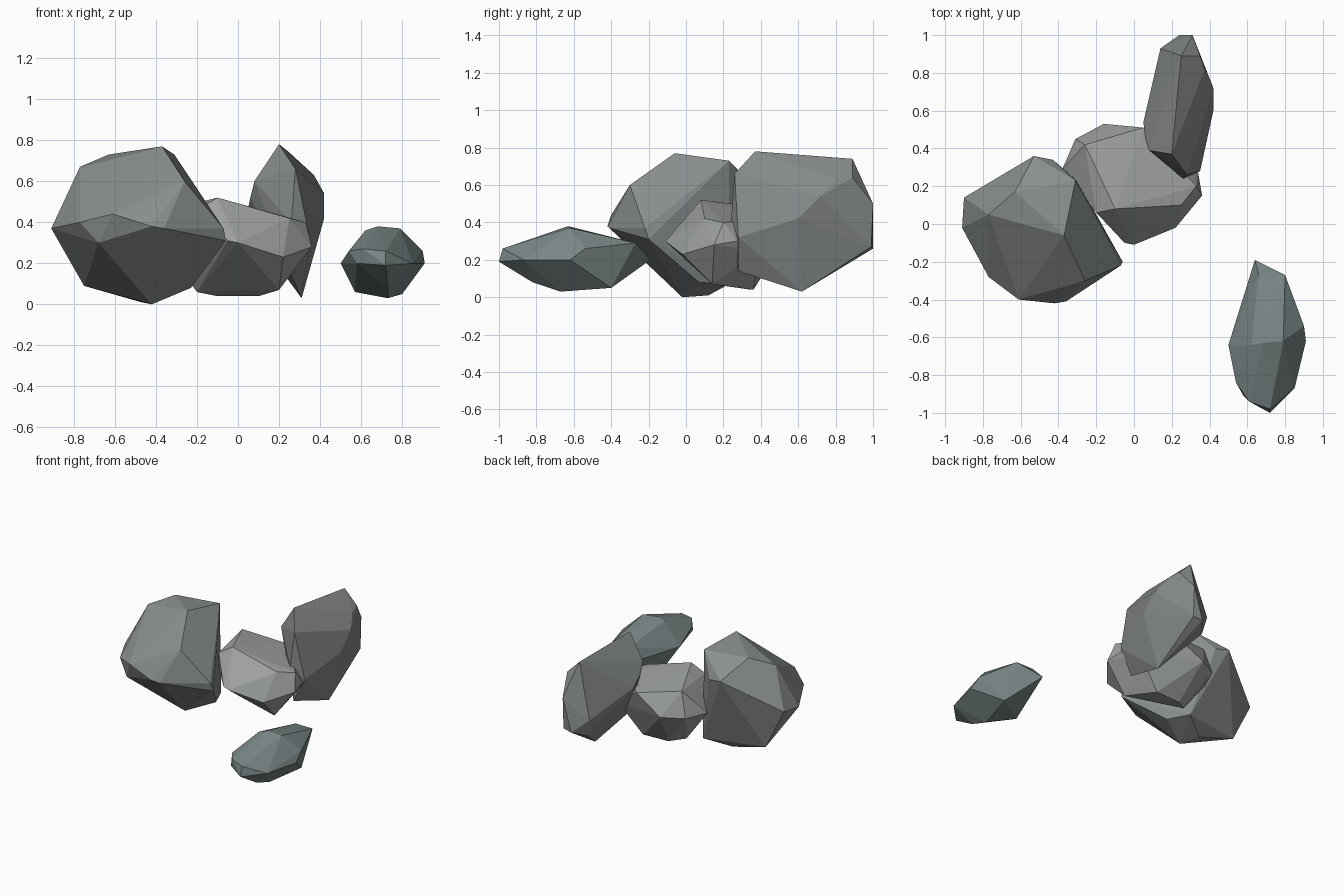
import bpy, bmesh, math


def rock(name, corners, color):
    """Faceted boulder: the convex shell around a few chiselled corners."""
    bm = bmesh.new()
    for c in corners:
        bm.verts.new(c)
    bmesh.ops.convex_hull(bm, input=bm.verts[:])
    loose = [v for v in bm.verts if not v.link_faces]
    bmesh.ops.delete(bm, geom=loose, context='VERTS')
    bmesh.ops.dissolve_limit(bm, angle_limit=math.radians(4),
                             verts=bm.verts[:], edges=bm.edges[:])
    bmesh.ops.recalc_face_normals(bm, faces=bm.faces[:])
    mesh = bpy.data.meshes.new(name)
    bm.to_mesh(mesh)
    bm.free()
    mat = bpy.data.materials.new(name + "_stone")
    mat.diffuse_color = (*color, 1)
    mesh.materials.append(mat)
    ob = bpy.data.objects.new(name, mesh)
    bpy.context.collection.objects.link(ob)
    return ob


# large boulder: crown, waist, underside
rock("large_boulder", [
    (-.37, -.06, .77), (-.31, .23, .73), (-.63, .17, .73), (-.77, .05, .67),
    (-.26, -.30, .60),
    (-.61, -.40, .44), (-.42, -.42, .38), (-.36, -.41, .37), (-.77, -.28, .40),
    (-.68, -.33, .30), (-.06, -.20, .31), (-.07, -.22, .37), (-.91, -.02, .37),
    (-.90, .14, .39), (-.53, .36, .60), (-.43, .34, .58),
    (-.42, -.02, 0), (-.47, .12, .01), (-.75, .14, .09), (-.23, .07, .08),
    (-.30, .23, .07),
], (.25, .275, .265))

# flat middle rock: top plate, waist, underside
rock("middle_rock", [
    (-.10, .08, .52), (-.20, .06, .46), (.25, .10, .42), (.33, .20, .40),
    (-.26, .42, .48), (.05, .51, .42),
    (0, -.11, .30), (-.05, -.10, .31), (.22, -.02, .23), (.36, .15, .28),
    (.34, .27, .30), (.28, .40, .25), (-.16, .53, .30), (-.31, .45, .30),
    (-.38, .29, .30),
    (.20, .14, .07), (.10, .36, .04), (-.10, .35, .04), (-.20, .28, .06),
], (.34, .36, .34))

# upright slab: ridge, sides, foot
rock("upright_slab", [
    (.20, .37, .78), (.25, .89, .74), (.28, .26, .66), (.35, .89, .64),
    (.37, .81, .63),
    (.42, .72, .54), (.42, .60, .42), (.31, 1.0, .50), (.24, 1.0, .26),
    (.31, .99, .27), (.08, .39, .60), (.05, .54, .47), (.06, .45, .52),
    (.14, .93, .35), (.26, .24, .40), (.35, .28, .32),
    (.31, .62, .03), (.26, .28, .14), (.17, .91, .22), (.36, .60, .20),
], (.235, .255, .245))

# small stone lying apart: back ridge, waist, underside
rock("small_stone", [
    (.62, -.64, .36), (.68, -.63, .38), (.79, -.62, .37), (.80, -.27, .29),
    (.66, -.27, .29),
    (.64, -.19, .20), (.90, -.54, .26), (.91, -.62, .20), (.85, -.87, .20),
    (.72, -1.0, .19), (.72, -.98, .26), (.61, -.94, .27), (.58, -.91, .20),
    (.54, -.84, .26), (.50, -.64, .20),
    (.57, -.55, .06), (.73, -.67, .03), (.80, -.40, .05), (.73, -.82, .08),
], (.19, .235, .235))
